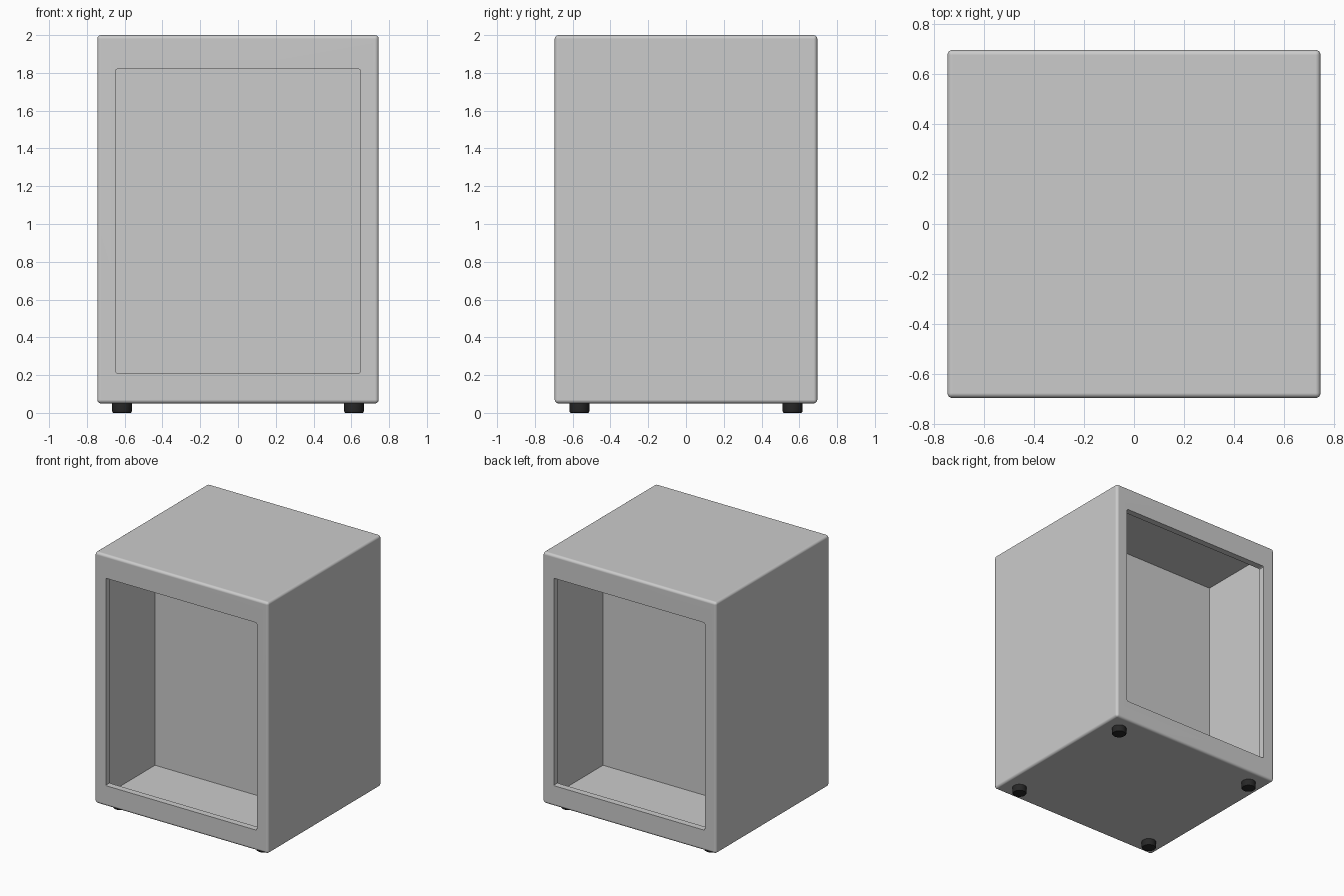
import bpy, bmesh

if "Cube" in bpy.data.objects:
    bpy.data.objects.remove(bpy.data.objects["Cube"])

W, D, Z0, Z1 = 0.745, 0.695, 0.05, 2.0   # outer half sizes and heights
T = 0.05                                 # panel thickness


def box(name, x, y, z0, z1, bevel=0.0, segs=3, only_y=False):
    """Box centred on x and y; optionally round all edges or those along y."""
    bm = bmesh.new()
    bmesh.ops.create_cube(bm, size=1)
    for v in bm.verts:
        v.co = (v.co.x * 2 * x, v.co.y * 2 * y, z0 + (v.co.z + 0.5) * (z1 - z0))
    if bevel:
        edges = [e for e in bm.edges if not only_y
                 or abs(e.verts[0].co.y - e.verts[1].co.y) > 0.01]
        bmesh.ops.bevel(bm, geom=edges, offset=bevel, segments=segs,
                        profile=0.5, affect='EDGES')
    return finish(name, bm)


def finish(name, bm):
    me = bpy.data.meshes.new(name)
    bm.to_mesh(me)
    bm.free()
    ob = bpy.data.objects.new(name, me)
    bpy.context.collection.objects.link(ob)
    return ob


def select(ob):
    bpy.ops.object.select_all(action='DESELECT')
    ob.select_set(True)
    bpy.context.view_layer.objects.active = ob


# Cabinet shell: rounded box, hollowed, opened at front and back
shell = box("cabinet_shell", W, D, Z0, Z1, 0.02, 4)
cavity = box("cavity_cutter", W - T, D - T, Z0 + T, Z1 - T)
opening = box("opening_cutter", 0.648, 1.0, 0.21, 1.82, 0.01, 3, True)
for cutter in (cavity, opening):
    mod = shell.modifiers.new("cut", 'BOOLEAN')
    mod.operation = 'DIFFERENCE'
    mod.solver = 'EXACT'
    mod.object = cutter
    select(shell)
    bpy.ops.object.modifier_apply(modifier=mod.name)
for cutter in (cavity, opening):
    bpy.data.objects.remove(cutter)
select(shell)
bpy.ops.object.shade_smooth_by_angle()
wn = shell.modifiers.new("weighted_normals", 'WEIGHTED_NORMAL')
wn.keep_sharp = True

# Divider between the front and back compartments
box("middle_divider", W - T, T / 2, Z0 + T, Z1 - T)

# Four dark round feet
rubber = bpy.data.materials.new("dark_rubber")
rubber.diffuse_color = (0.02, 0.02, 0.02, 1)
rubber.use_nodes = True
rubber.node_tree.nodes["Principled BSDF"].inputs["Base Color"].default_value = rubber.diffuse_color
for sx, nx in ((-1, "left"), (1, "right")):
    for sy, ny in ((-1, "front"), (1, "back")):
        bm = bmesh.new()
        bmesh.ops.create_cone(bm, cap_ends=True, segments=32,
                              radius1=0.052, radius2=0.052, depth=0.05)
        rim = [e for e in bm.edges if all(v.co.z < 0 for v in e.verts)]
        bmesh.ops.bevel(bm, geom=rim, offset=0.008, segments=3,
                        profile=0.5, affect='EDGES')
        foot = finish(f"foot_{ny}_{nx}", bm)
        foot.location = (sx * 0.614, sy * 0.564, 0.025)
        foot.data.materials.append(rubber)
        select(foot)
        bpy.ops.object.shade_smooth_by_angle()
